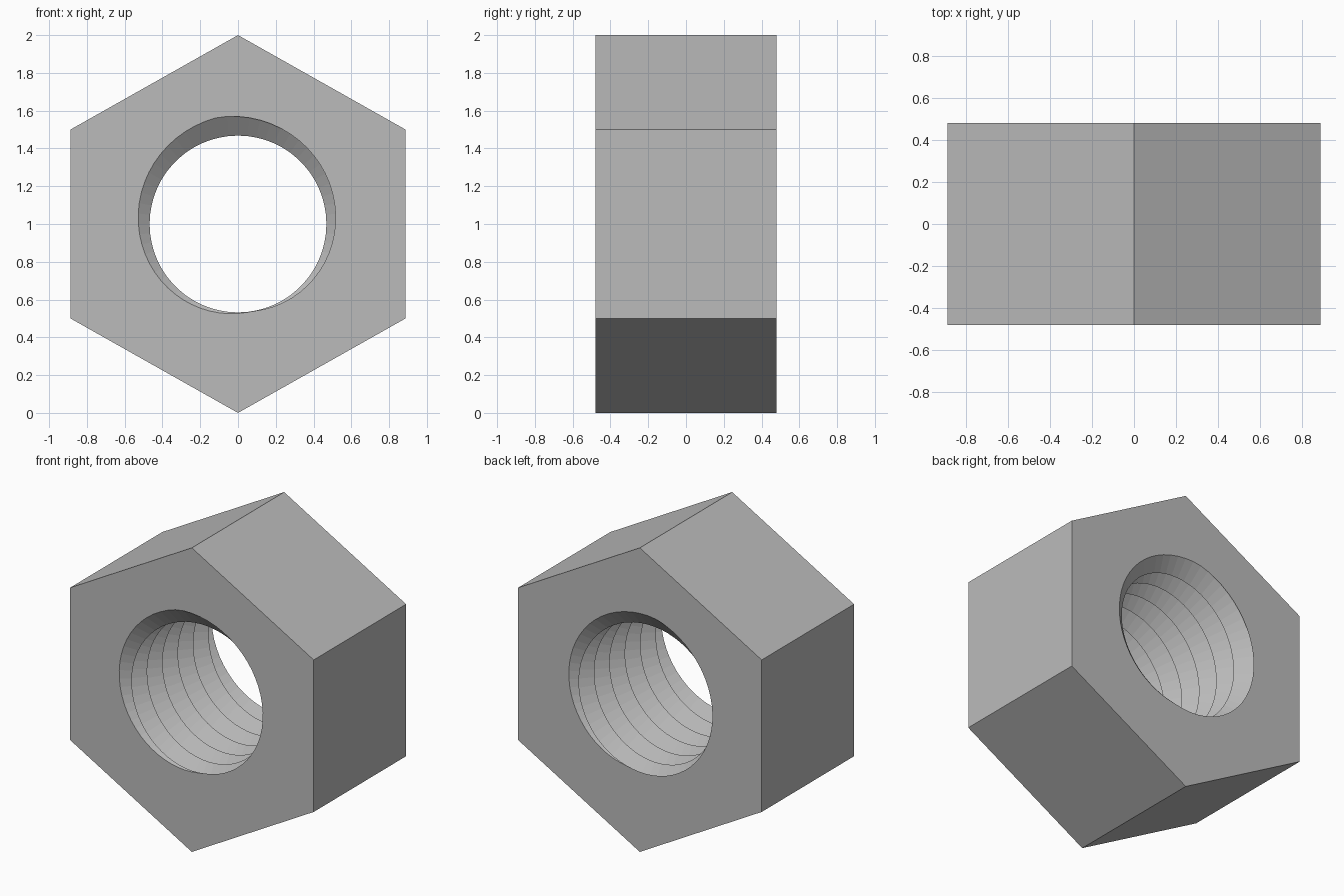
import bpy, bmesh, math
from mathutils import Vector

if "Cube" in bpy.data.objects:
    bpy.data.objects.remove(bpy.data.objects["Cube"])

Y0, Y1, ZC = -0.48, 0.48, 1.0
MINOR, MAJOR, PITCH = 0.468, 0.575, 0.16
SEG = 60                      # columns round the bore, ten per hexagon side
PHASE = math.radians(100)     # where the groove meets the front face
TAU = 2 * math.pi

steel = bpy.data.materials.new("steel_grey")
steel.diffuse_color = (0.5, 0.5, 0.5, 1)
steel.use_nodes = True
steel.node_tree.nodes["Principled BSDF"].inputs["Base Color"].default_value = steel.diffuse_color

bm = bmesh.new()
cache = {}


def vert(x, y, z):
    key = (round(x, 5), round(y, 5), round(z, 5))
    if key not in cache:
        cache[key] = bm.verts.new(key)
    return cache[key]


def face(*vs):
    vs = list(dict.fromkeys(vs))
    if len(vs) > 2 and bm.faces.get(vs) is None:
        bm.faces.new(vs)


def bore(i, row):
    """Point on the thread: even rows are groove roots, odd rows are crests."""
    a = TAU * i / SEG
    y = Y0 + PITCH * (row / 2 - (a - PHASE) / TAU)
    y = min(max(y, Y0), Y1)
    f = ((y - Y0) / PITCH + (a - PHASE) / TAU) % 1
    r = MINOR + (MAJOR - MINOR) * abs(1 - 2 * f)
    a = a % TAU if i < SEG else 0
    return vert(r * math.cos(a), y, ZC + r * math.sin(a))


# hexagon outline, starting at the lower right of the upper right side
corners = [Vector(c) for c in ((0.887, 0.5), (0, 1), (-0.887, 0.5),
                               (-0.887, -0.5), (0, -1), (0.887, -0.5))]


def outer(i, y):
    k = i - SEG // 12
    side, step = divmod(k % SEG, SEG // 6)
    p = corners[side].lerp(corners[(side + 1) % 6], step / (SEG // 6))
    return vert(p.x, y, ZC + p.y)


rows = range(-3, 2 * int((Y1 - Y0) / PITCH) + 5)
for i in range(SEG):
    # threaded bore
    for r in rows[:-1]:
        face(bore(i, r), bore(i, r + 1), bore(i + 1, r + 1), bore(i + 1, r))
    # front and back faces
    for y, r in ((Y0, rows[0]), (Y1, rows[-1])):
        face(outer(i, y), outer(i + 1, y), bore(i + 1, r), bore(i, r))
    # outer flats
    face(outer(i, Y0), outer(i, Y1), outer(i + 1, Y1), outer(i + 1, Y0))

bmesh.ops.recalc_face_normals(bm, faces=bm.faces[:])
mesh = bpy.data.meshes.new("hex_nut")
bm.to_mesh(mesh)
bm.free()
mesh.materials.append(steel)
nut = bpy.data.objects.new("hex_nut", mesh)
bpy.context.collection.objects.link(nut)
